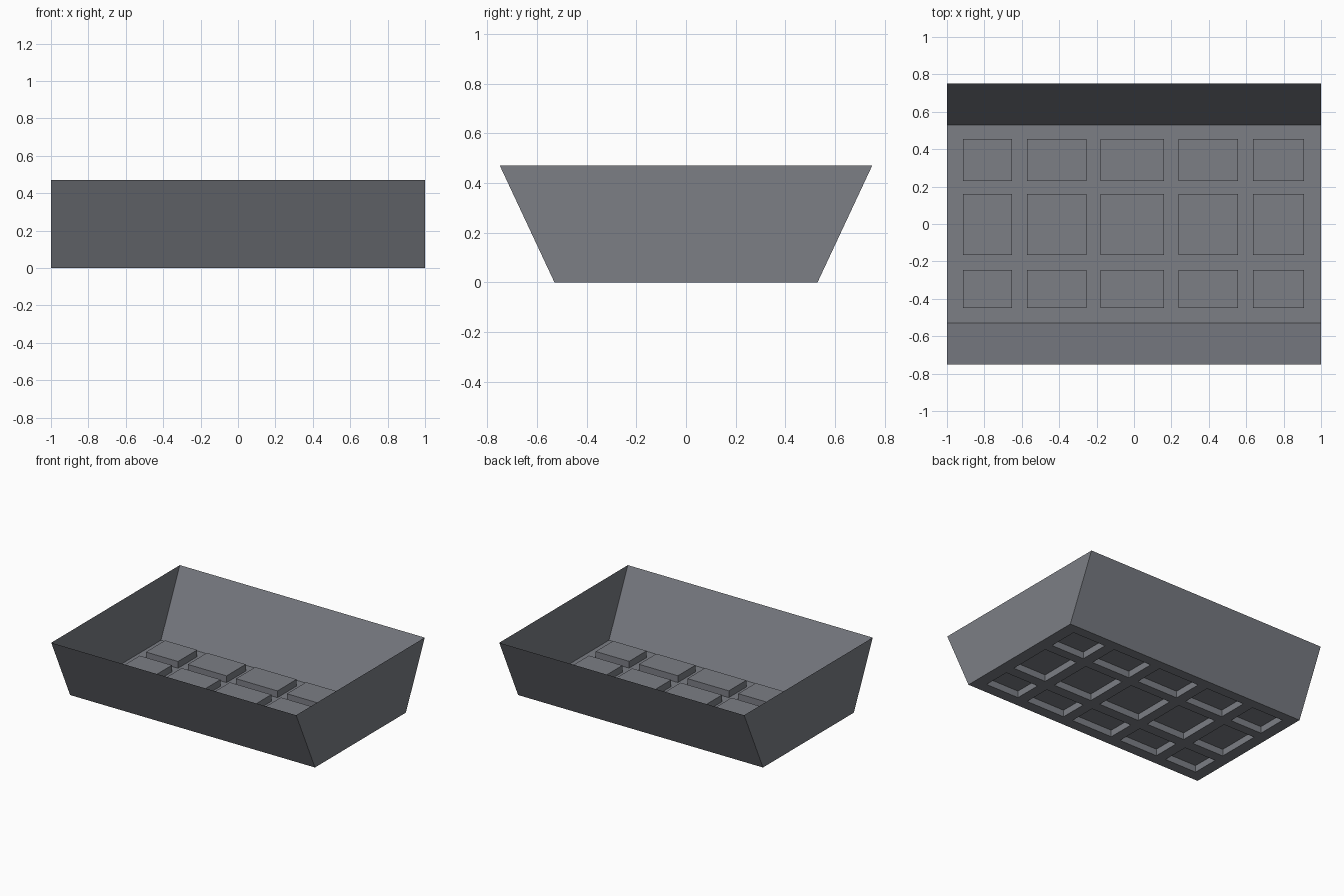
import bpy, bmesh

if "Cube" in bpy.data.objects:
    bpy.data.objects.remove(bpy.data.objects["Cube"])

HALF_X, FLOOR_Y, RIM_Y, RIM_Z, PANEL_H = 1.0, 0.53, 0.75, 0.47, 0.05

grey = bpy.data.materials.new("slate grey")
grey.diffuse_color = (0.20, 0.21, 0.235, 1)
grey.use_nodes = True
grey.node_tree.nodes["Principled BSDF"].inputs["Base Color"].default_value = grey.diffuse_color


def finish(name, bm):
    mesh = bpy.data.meshes.new(name)
    bm.to_mesh(mesh)
    bm.free()
    mesh.materials.append(grey)
    obj = bpy.data.objects.new(name, mesh)
    bpy.context.collection.objects.link(obj)


# Floor: sheet divided by the panel edges, every odd cell raised as a panel
xs = [-HALF_X, -0.914, -0.652, -0.572, -0.255, -0.178, 0.16, 0.238, 0.556, 0.636, 0.909, HALF_X]
ys = [-FLOOR_Y, -0.449, -0.245, -0.166, 0.16, 0.231, 0.455, FLOOR_Y]
bm = bmesh.new()
grid = [[bm.verts.new((x, y, 0)) for y in ys] for x in xs]
panels = []
for i in range(len(xs) - 1):
    for j in range(len(ys) - 1):
        face = bm.faces.new((grid[i][j], grid[i + 1][j], grid[i + 1][j + 1], grid[i][j + 1]))
        if i % 2 and j % 2:
            panels.append(face)
raised = bmesh.ops.extrude_discrete_faces(bm, faces=panels)["faces"]
bmesh.ops.translate(bm, verts=[v for f in raised for v in f.verts], vec=(0, 0, PANEL_H))
finish("panelled_floor", bm)

# Walls: thin sheets, sloped front and back, upright ends
bm = bmesh.new()
corners = [(-1, -1), (1, -1), (1, 1), (-1, 1)]
low = [bm.verts.new((sx * HALF_X, sy * FLOOR_Y, 0)) for sx, sy in corners]
high = [bm.verts.new((sx * HALF_X, sy * RIM_Y, RIM_Z)) for sx, sy in corners]
for i in range(4):
    k = (i + 1) % 4
    bm.faces.new((low[k], low[i], high[i], high[k]))
finish("tray_walls", bm)
